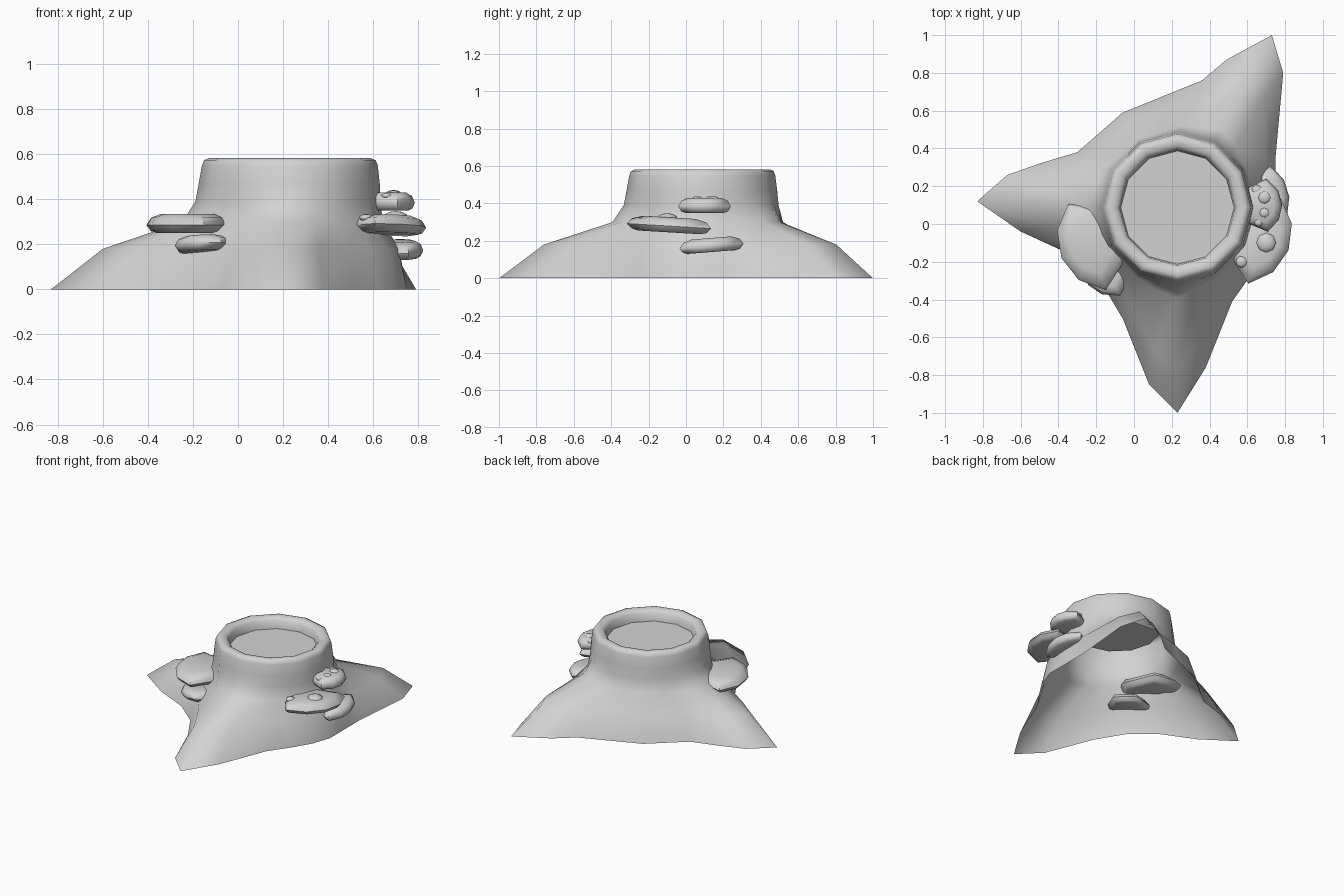
import bpy, bmesh
from math import sin, cos, pi, radians, atan2, hypot
from mathutils import Vector

if "Cube" in bpy.data.objects:
    bpy.data.objects.remove(bpy.data.objects["Cube"])

CX, CY = 0.23, 0.087  # trunk axis

grey = bpy.data.materials.new("plain_grey")
grey.use_nodes = True
grey.diffuse_color = (0.65, 0.65, 0.65, 1)
grey.node_tree.nodes["Principled BSDF"].inputs["Base Color"].default_value = (0.65, 0.65, 0.65, 1)


def finish(name, bm, angle):
    mesh = bpy.data.meshes.new(name)
    bmesh.ops.recalc_face_normals(bm, faces=bm.faces)
    bm.to_mesh(mesh)
    bm.free()
    mesh.materials.append(grey)
    obj = bpy.data.objects.new(name, mesh)
    bpy.context.collection.objects.link(obj)
    bpy.ops.object.select_all(action="DESELECT")
    obj.select_set(True)
    bpy.context.view_layer.objects.active = obj
    bpy.ops.object.shade_smooth_by_angle(angle=radians(angle))


def bridge(bm, rings):
    for low, high in zip(rings, rings[1:]):
        n = len(low)
        for i in range(n):
            j = (i + 1) % n
            bm.faces.new((low[i], low[j], high[j], high[i]))


# Ground outline with three root tips, counter-clockwise from the front root
outline = [(0.23, -1.0), (0.38, -0.76), (0.52, -0.41), (0.62, -0.27), (0.70, -0.14),
           (0.75, 0.0), (0.75, 0.12), (0.75, 0.24), (0.75, 0.36), (0.79, 0.8),
           (0.73, 1.0), (0.49, 0.87), (0.36, 0.76), (0.15, 0.675), (-0.06, 0.59),
           (-0.30, 0.38), (-0.50, 0.32), (-0.67, 0.26), (-0.83, 0.12), (-0.60, -0.04),
           (-0.36, -0.15), (-0.18, -0.30), (-0.06, -0.50), (0.08, -0.85)]

# Stump: each ring has a trunk radius, a share of the root spread, and a height
sections = [(0.42, 1, 0), (0.42, 0.64, 0.18), (0.40, 0.12, 0.30), (0.40, 0.03, 0.39),
            (0.398, 0.01, 0.47), (0.390, 0, 0.55), (0.381, 0, 0.573), (0.36, 0, 0.582),
            (0.328, 0, 0.576), (0.307, 0, 0.56), (0.30, 0, 0.50)]
bm = bmesh.new()
rings = []
for radius, spread, z in sections:
    ring = []
    blend = min(1, spread * 1.5)
    for i, (x, y) in enumerate(outline):
        trunk_angle = radians(15 * i - 90)
        drift = atan2(y - CY, x - CX) - trunk_angle
        drift = (drift + pi) % (2 * pi) - pi
        a = trunk_angle + drift * blend
        # Trunk settles into a twelve-sided section
        flat = 1 - (1 - cos(pi / 12)) * (i % 2) * (1 - blend)
        r = radius * flat + spread * (hypot(x - CX, y - CY) - 0.42)
        ring.append(bm.verts.new((CX + r * cos(a), CY + r * sin(a), z)))
    rings.append(ring)
bridge(bm, rings)
finish("stump", bm, 180)

# Sunken cut face
bm = bmesh.new()
bm.faces.new([bm.verts.new((CX + 0.301 * cos(k * pi / 6), CY + 0.301 * sin(k * pi / 6), 0.50))
              for k in range(12)])
finish("cut_face", bm, 30)


# Shelf fungus: a plate growing out of the trunk wall, tilted along y
def fungus(name, start, end, inner, outer, z0, z1, tilt):
    def at(t, r):
        a = radians(start + (end - start) * t)
        return Vector((CX + r * cos(a), CY + r * sin(a), 0))

    pts = [at(k / 4, inner + (outer - inner) * sin(pi * (0.16 + 0.17 * k)) ** 0.5)
           for k in range(5)]
    pts += [at(t, inner - 0.03 * sin(pi * t)) for t in (0.9, 0.5, 0.1)]
    mid = sum(pts, Vector()) / len(pts)
    for p in pts:
        p.z = tilt * (p.y - mid.y)
    body = bmesh.new()
    loops = []
    for scale, h in ((0.74, 0), (0.89, 0.1), (1, 0.42), (0.88, 0.8), (0.62, 1)):
        lift = Vector((0, 0, z0 + (z1 - z0) * h))
        loops.append([body.verts.new(mid + (p - mid) * scale + lift) for p in pts])
    bridge(body, loops)
    body.faces.new(loops[0])
    body.faces.new(loops[-1])
    finish(name, body, 60)


fungus("left_upper_fungus", 178, 229, 0.37, 0.67, 0.25, 0.335, 0)
fungus("left_lower_fungus", 205, 237, 0.40, 0.625, 0.165, 0.235, -0.1)
fungus("right_middle_fungus", -47, 5, 0.37, 0.63, 0.245, 0.325, -0.06)
fungus("right_upper_fungus", -15, 18, 0.36, 0.555, 0.35, 0.43, 0)
fungus("right_lower_fungus", -13, 24, 0.42, 0.595, 0.14, 0.215, 0.08)

# Warts on the right-hand fungi
warts = [(0.70, -0.10, 0.32, 0.055), (0.57, -0.20, 0.318, 0.032),
         (0.69, 0.06, 0.425, 0.028), (0.69, 0.14, 0.423, 0.036),
         (0.65, 0.18, 0.415, 0.028), (0.66, 0.01, 0.415, 0.024),
         (0.76, 0.13, 0.20, 0.03)]
for n, (x, y, z, r) in enumerate(warts):
    wart = bmesh.new()
    bmesh.ops.create_uvsphere(wart, u_segments=8, v_segments=6, radius=r)
    bmesh.ops.scale(wart, vec=(1, 1, 0.5), verts=wart.verts)
    bmesh.ops.translate(wart, vec=(x, y, z), verts=wart.verts)
    finish(f"fungus_wart_{n + 1}", wart, 60)
